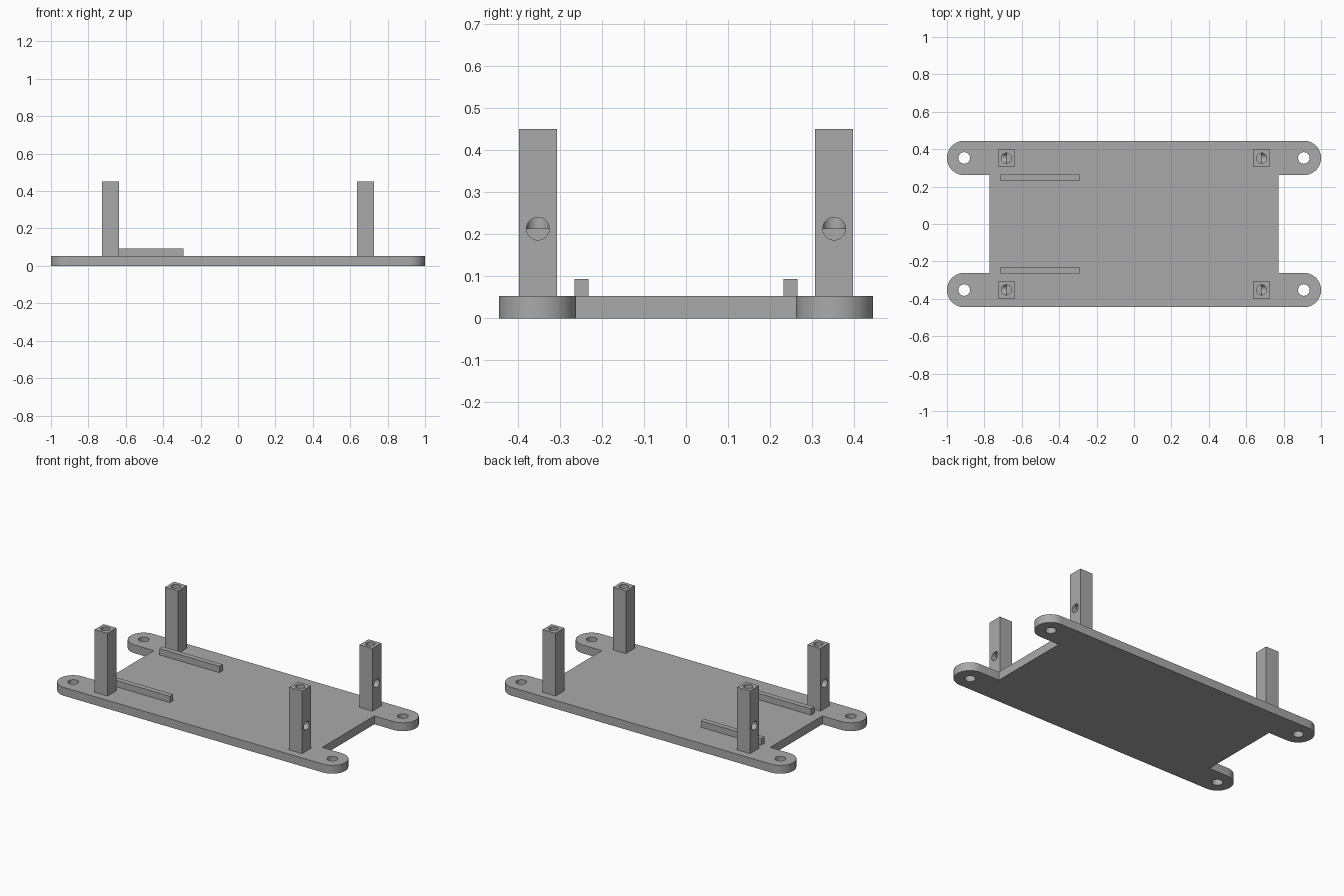
import bpy
import bmesh
from math import pi, cos, sin, radians
from mathutils import Matrix

old = bpy.data.objects.get("Cube")
if old:
    bpy.data.objects.remove(old, do_unlink=True)

PLATE_TOP = 0.053
TAB_X, TAB_Y, TAB_R = 0.908, 0.353, 0.092
POST_X, POST_Y, POST_W, POST_TOP = 0.682, 0.352, 0.09, 0.45
BORE_R, PORT_Z = 0.027, 0.213

grey = bpy.data.materials.new("plain grey")
grey.use_nodes = True
grey.diffuse_color = (0.4, 0.4, 0.4, 1)
grey.node_tree.nodes["Principled BSDF"].inputs["Base Color"].default_value = (0.4, 0.4, 0.4, 1)


def make_object(name, bm):
    bmesh.ops.recalc_face_normals(bm, faces=bm.faces)
    mesh = bpy.data.meshes.new(name)
    bm.to_mesh(mesh)
    bm.free()
    mesh.materials.append(grey)
    obj = bpy.data.objects.new(name, mesh)
    bpy.context.collection.objects.link(obj)
    return obj


def box(name, low, high):
    bm = bmesh.new()
    size = [b - a for a, b in zip(low, high)]
    mid = [(a + b) / 2 for a, b in zip(low, high)]
    bmesh.ops.create_cube(bm, size=1, matrix=Matrix.Translation(mid) @ Matrix.Diagonal((*size, 1)))
    return make_object(name, bm)


def drill(obj, center, radius, depth, axis="Z"):
    """Cut a round hole centred on a point, then discard the cutter."""
    bm = bmesh.new()
    turn = Matrix.Rotation(pi / 2, 4, "Y") if axis == "X" else Matrix()
    bmesh.ops.create_cone(bm, cap_ends=True, segments=32, radius1=radius, radius2=radius,
                          depth=depth, matrix=Matrix.Translation(center) @ turn)
    cutter = make_object("hole_cutter", bm)
    cutter.hide_render = True
    mod = obj.modifiers.new("hole", "BOOLEAN")
    mod.operation, mod.solver, mod.object = "DIFFERENCE", "EXACT", cutter
    bpy.context.view_layer.objects.active = obj
    bpy.ops.object.modifier_apply(modifier=mod.name)
    bpy.data.objects.remove(cutter, do_unlink=True)


def smooth(obj):
    bpy.ops.object.select_all(action="DESELECT")
    obj.select_set(True)
    bpy.context.view_layer.objects.active = obj
    bpy.ops.object.shade_smooth_by_angle(angle=radians(30))


# Base plate: one quarter outline with a rounded ear, mirrored around
quarter = [(TAB_X + TAB_R * cos(a), TAB_Y + TAB_R * sin(a))
           for a in (pi / 2 - pi * i / 24 for i in range(25))]
quarter.append((0.773, TAB_Y - TAB_R))
half = quarter + [(x, -y) for x, y in reversed(quarter)]
outline = half + [(-x, y) for x, y in reversed(half)]
bm = bmesh.new()
face = bm.faces.new([bm.verts.new((x, y, 0)) for x, y in outline])
extruded = bmesh.ops.extrude_face_region(bm, geom=[face], use_keep_orig=True)["geom"]
bmesh.ops.translate(bm, vec=(0, 0, PLATE_TOP),
                    verts=[g for g in extruded if isinstance(g, bmesh.types.BMVert)])
plate = make_object("base_plate", bm)

# Mounting holes, posts and rails
for sy, depth_name in ((-1, "front"), (1, "back")):
    for sx, side in ((-1, "right"), (1, "left")):
        drill(plate, (sx * TAB_X, sy * TAB_Y, PLATE_TOP / 2), 0.031, 0.2)
        x, y, h = sx * POST_X, sy * POST_Y, POST_W / 2
        post = box(f"{depth_name}_{side}_post", (x - h, y - h, PLATE_TOP), (x + h, y + h, POST_TOP))
        # Bore down from the top, meeting a port in the outer face
        drill(post, (x, y, POST_TOP), BORE_R, 2 * (POST_TOP - PORT_Z))
        drill(post, (x + sx * h, y, PORT_Z), BORE_R, POST_W, "X")
        smooth(post)
    inner, outer = sorted((sy * 0.232, sy * 0.265))
    box(f"{depth_name}_rail", (-0.714, inner, PLATE_TOP), (-0.292, outer, 0.093))
smooth(plate)
